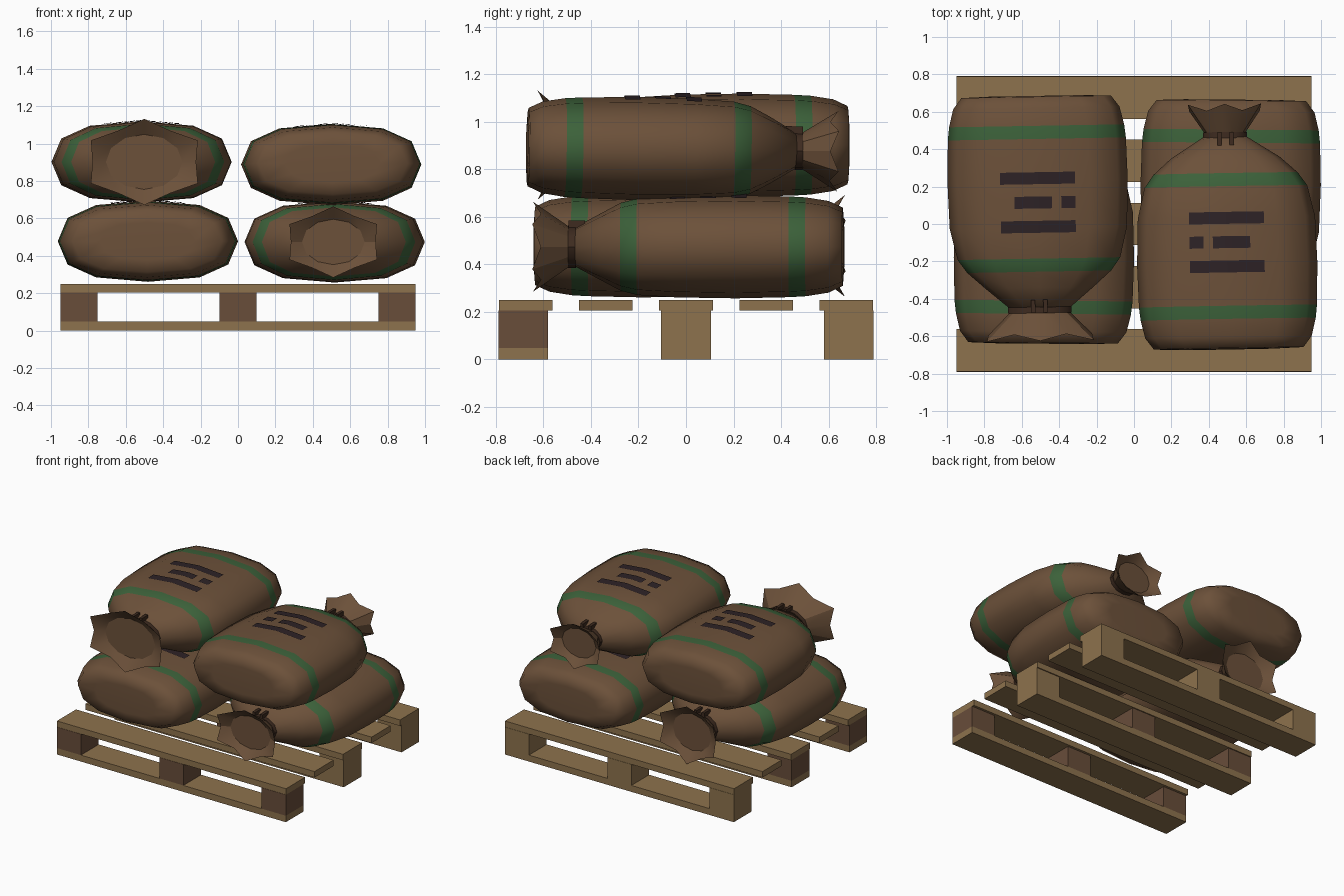
import bpy, bmesh, math
from mathutils import Vector, Matrix
from mathutils.bvhtree import BVHTree

default = bpy.data.objects.get("Cube")
if default:
    bpy.data.objects.remove(default)


def material(name, rgb):
    m = bpy.data.materials.new(name)
    m.use_nodes = True
    m.diffuse_color = (*rgb, 1)
    bsdf = next(n for n in m.node_tree.nodes if n.type == 'BSDF_PRINCIPLED')
    bsdf.inputs["Base Color"].default_value = (*rgb, 1)
    bsdf.inputs["Roughness"].default_value = 0.9
    return m


BURLAP = material("burlap brown", (0.15, 0.082, 0.042))
GREEN = material("stripe green", (0.045, 0.12, 0.042))
INK = material("label ink", (0.026, 0.016, 0.019))
ROPE = material("rope brown", (0.048, 0.024, 0.014))
PINE = material("pallet pine", (0.27, 0.17, 0.075))
DARK = material("block brown", (0.14, 0.075, 0.042))


def finish(bm, name, mats, matrix=None, smooth=None):
    """Turn a bmesh into an object; smooth is the sharp-edge angle in degrees."""
    bmesh.ops.recalc_face_normals(bm, faces=bm.faces[:])
    mesh = bpy.data.meshes.new(name)
    bm.to_mesh(mesh)
    bm.free()
    obj = bpy.data.objects.new(name, mesh)
    bpy.context.collection.objects.link(obj)
    for m in mats:
        mesh.materials.append(m)
    if matrix:
        obj.matrix_world = matrix
    if smooth:
        bpy.ops.object.select_all(action='DESELECT')
        obj.select_set(True)
        bpy.context.view_layer.objects.active = obj
        bpy.ops.object.shade_smooth_by_angle(angle=math.radians(smooth))
    return obj


def add_box(bm, x0, x1, y0, y1, z0, z1):
    size = Matrix.Diagonal((x1 - x0, y1 - y0, z1 - z0, 1))
    mid = Matrix.Translation(((x0 + x1) / 2, (y0 + y1) / 2, (z0 + z1) / 2))
    bmesh.ops.create_cube(bm, size=1, matrix=mid @ size)


def box(name, mat, *bounds):
    bm = bmesh.new()
    add_box(bm, *bounds)
    return finish(bm, name, [mat])


# ---- Pallet: three runners on blocks, five deck boards ----
for row, y in (("front", -0.685), ("middle", 0), ("back", 0.685)):
    box(row + "_runner", PINE, -0.95, 0.95, y - 0.105, y + 0.105, 0, 0.048)
    for side, x in (("right", -0.85), ("centre", 0), ("left", 0.85)):
        dark = row == "front" or (row == "middle" and side != "left")
        box(f"{row}_{side}_block", DARK if dark else PINE,
            x - 0.1, x + 0.1, y - 0.105, y + 0.105, 0.048, 0.205)
for i, y in enumerate((-0.675, -0.338, 0, 0.338, 0.675)):
    box(f"deck_board_{i + 1}", PINE, -0.95, 0.95, y - 0.113, y + 0.113, 0.205, 0.25)

# ---- Sacks ----
SIDES = 12
BASE = -0.65    # local y of the sack's bottom end
NECK = 1.14     # distance from the bottom end to the tie


def ring(bm, s, rx, rz, power=0.8, star=False):
    """One cross-section at distance s; star pulls alternate points in."""
    verts = []
    for i in range(SIDES):
        a = math.tau * i / SIDES
        c, d = math.cos(a), math.sin(a)
        k, ds = (0.84, -0.035) if star and i % 2 == 0 else (1, 0)
        x = math.copysign(abs(c) ** power, c) * rx * k
        z = math.copysign(abs(d) ** power, d) * rz * k
        verts.append(bm.verts.new((x, s + ds + BASE, z)))
    return verts


def bridge(bm, a, b, index=0):
    for i in range(SIDES):
        j = (i + 1) % SIDES
        bm.faces.new((a[i], a[j], b[j], b[i])).material_index = index


BODY = [(-0.005, 0.25, 0.10), (0, 0.40, 0.165), (0.06, 0.445, 0.193),
        (0.155, 0.468, 0.208), (0.225, 0.476, 0.212), (0.45, 0.482, 0.217),
        (0.70, 0.474, 0.213), (0.865, 0.435, 0.203), (0.935, 0.385, 0.185),
        (1.02, 0.29, 0.14)]
STRIPES = (3, 7)   # body spans that are dyed green

# Label bars: x from, x to, y centre
LABEL = [(-0.2, 0.2, 0.045), (-0.2, -0.125, -0.085),
         (-0.075, 0.125, -0.085), (-0.2, 0.2, -0.215)]


def sack(name, pos, turn, tilt, mouth_x, mouth_z):
    place = (Matrix.Translation(pos) @ Matrix.Rotation(math.radians(turn), 4, 'Z')
             @ Matrix.Rotation(math.radians(tilt), 4, 'X'))
    nx, nz = mouth_x * 0.45, mouth_z * 0.4

    # stuffed body with two dyed stripes
    bm = bmesh.new()
    rings = [ring(bm, *r) for r in BODY] + [ring(bm, NECK, nx, nz, 1)]
    for i in range(len(rings) - 1):
        bridge(bm, rings[i], rings[i + 1], int(i in STRIPES))
    bm.faces.new(rings[0])
    bm.faces.new(rings[-1])
    bm.normal_update()
    surface = BVHTree.FromBMesh(bm)
    finish(bm, name + "_body", [BURLAP, GREEN], place, 85)

    # flared mouth with pointed rim and a recessed disc
    bm = bmesh.new()
    loops = [ring(bm, NECK, nx, nz, 1),
             ring(bm, NECK + 0.165, mouth_x, mouth_z, 1, True),
             ring(bm, NECK + 0.10, mouth_x * 0.62, mouth_z * 0.64, 1)]
    bridge(bm, loops[0], loops[1])
    bridge(bm, loops[1], loops[2])
    bm.faces.new(loops[2])
    finish(bm, name + "_mouth", [BURLAP], place, 25)

    # rope tie with two loose ends on top
    bm = bmesh.new()
    a, b = NECK - 0.016, NECK + 0.016
    loops = [ring(bm, s, nx * k + 0.004, nz * k + 0.004, 1)
             for s, k in ((a, 0.8), (a, 1.12), (b, 1.12), (b, 0.8))]
    for i in range(4):
        bridge(bm, loops[i], loops[(i + 1) % 4])
    for x in (-0.03, 0.035):
        add_box(bm, x - 0.011, x + 0.011, BASE + NECK - 0.055,
                BASE + NECK + 0.015, nz, nz + 0.035)
    finish(bm, name + "_tie", [ROPE], place, 35)

    # printed bars draped over the top
    bm = bmesh.new()
    steps = 6
    for x0, x1, y in LABEL:
        rows = []
        for v in (-0.032, 0.032):
            row = []
            for i in range(steps + 1):
                x = x0 + (x1 - x0) * i / steps
                hit = surface.ray_cast(Vector((x, y + v, 1)), Vector((0, 0, -1)))[0]
                row.append(bm.verts.new(hit + Vector((0, 0, 0.007))))
            rows.append(row)
        for i in range(steps):
            bm.faces.new((rows[0][i], rows[0][i + 1], rows[1][i + 1], rows[1][i]))
    finish(bm, name + "_label", [INK], place)


sack("lower_right_sack", (-0.48, 0.015, 0.478), -0.5, 0, 0.26, 0.215)
sack("lower_left_sack", (0.515, 0.01, 0.474), 179.5, 0, 0.27, 0.19)
sack("upper_right_sack", (-0.512, 0.03, 0.902), 181, 0, 0.33, 0.23)
sack("upper_left_sack", (0.495, -0.015, 0.885), 1, -0.8, 0.225, 0.17)
